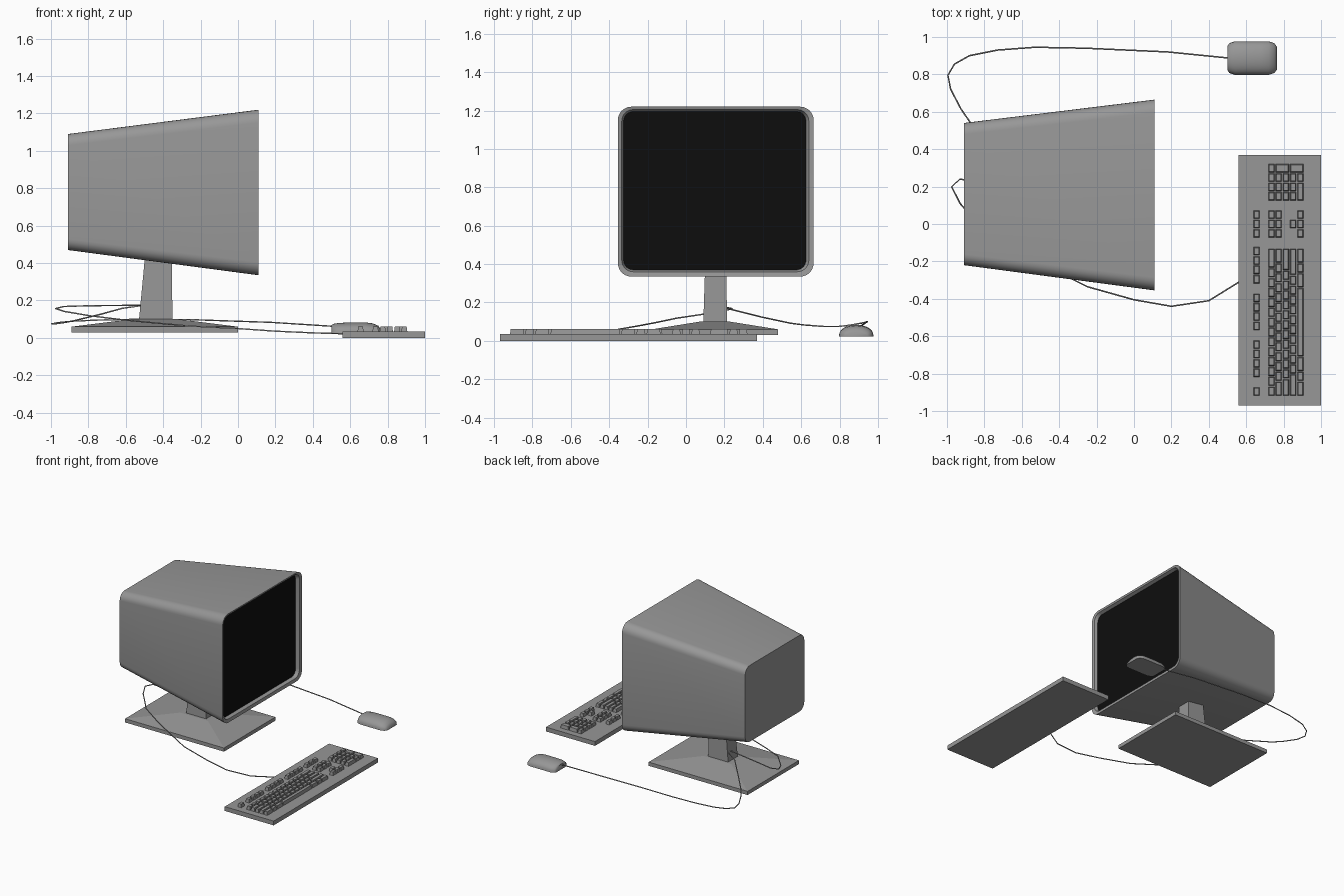
import bpy, bmesh, math
from mathutils import Vector

if "Cube" in bpy.data.objects:
    bpy.data.objects.remove(bpy.data.objects["Cube"])


def material(name, c):
    m = bpy.data.materials.new(name)
    m.diffuse_color = (*c, 1)
    m.use_nodes = True
    m.node_tree.nodes["Principled BSDF"].inputs["Base Color"].default_value = m.diffuse_color
    return m


GREY = material("case grey", (0.31, 0.31, 0.31))
BLACK = material("screen black", (0.004, 0.004, 0.004))


def finish(bm, name, mat, smooth=None):
    bmesh.ops.recalc_face_normals(bm, faces=bm.faces)
    me = bpy.data.meshes.new(name)
    bm.to_mesh(me)
    bm.free()
    ob = bpy.data.objects.new(name, me)
    bpy.context.collection.objects.link(ob)
    me.materials.append(mat)
    if smooth:
        bpy.ops.object.select_all(action='DESELECT')
        ob.select_set(True)
        bpy.context.view_layer.objects.active = ob
        bpy.ops.object.shade_smooth_by_angle(angle=math.radians(smooth))
    return ob


def loft(bm, rings, cap_start=True, cap_end=True):
    vs = [[bm.verts.new(p) for p in r] for r in rings]
    n = len(vs[0])
    for a, b in zip(vs, vs[1:]):
        for i in range(n):
            bm.faces.new((a[i], a[(i + 1) % n], b[(i + 1) % n], b[i]))
    if cap_start:
        bm.faces.new(vs[0])
    if cap_end:
        bm.faces.new(vs[-1])


def rect(x0, x1, y0, y1, z):
    return [(x0, y0, z), (x1, y0, z), (x1, y1, z), (x0, y1, z)]


def rounded(x, y0, y1, z0, z1, r, seg=6):
    """Rounded rectangle standing in the y-z plane."""
    pts = []
    for k, (cy, cz) in enumerate([(y1 - r, z1 - r), (y0 + r, z1 - r), (y0 + r, z0 + r), (y1 - r, z0 + r)]):
        for i in range(seg + 1):
            a = math.pi / 2 * (k + i / seg)
            pts.append((x, cy + r * math.cos(a), cz + r * math.sin(a)))
    return pts


# Monitor casing: tapered shell with a recessed bezel
bm = bmesh.new()
loft(bm, [rounded(-0.91, -0.22, 0.54, 0.47, 1.09, 0.06),
          rounded(0.11, -0.355, 0.665, 0.335, 1.22, 0.07),
          rounded(0.105, -0.335, 0.64, 0.36, 1.205, 0.06),
          rounded(0.08, -0.325, 0.625, 0.37, 1.195, 0.05)], cap_end=False)
finish(bm, "monitor_case", GREY, 40)

# Screen
bm = bmesh.new()
bm.faces.new([bm.verts.new(p) for p in rounded(0.08, -0.325, 0.625, 0.37, 1.195, 0.05)])
finish(bm, "screen", BLACK)

# Stand: neck and sloped foot
bm = bmesh.new()
loft(bm, [rect(-0.53, -0.35, 0.09, 0.215, 0.09), rect(-0.495, -0.355, 0.102, 0.207, 0.46)])
finish(bm, "stand_neck", GREY)
bm = bmesh.new()
loft(bm, [rect(-0.89, 0.0, -0.18, 0.48, 0.03), rect(-0.89, 0.0, -0.18, 0.48, 0.06),
          rect(-0.57, -0.32, 0.07, 0.23, 0.1)])
finish(bm, "stand_foot", GREY)

# Keyboard body
bm = bmesh.new()
loft(bm, [rect(0.56, 1.0, -0.97, 0.37, 0.0), rect(0.56, 1.0, -0.97, 0.37, 0.035)])
finish(bm, "keyboard_body", GREY)

# Keys
PITCH_X, UNIT = 0.0385, 0.0527
bm = bmesh.new()


def key(x0, x1, y0, y1):
    g, t = 0.003, 0.007
    loft(bm, [rect(x0 + g, x1 - g, y0 + g, y1 - g, 0.034),
              rect(x0 + t, x1 - t, y0 + t, y1 - t, 0.062)], cap_start=False)


def key_row(x, y, widths, unit):
    for w in widths:
        key(x, x + PITCH_X, y, y + w * unit)
        y += w * unit


X0 = 0.716
# function row
for y, n in [(-0.92, 1), (-0.82, 4), (-0.57, 4), (-0.32, 4), (-0.075, 3)]:
    key_row(0.636, y, [1] * n, 0.05)
# main block
rows = [[1] * 13 + [2], [1.5] + [1] * 12 + [1.5], [1.75] + [1] * 11 + [2.25],
        [2.25] + [1] * 10 + [2.75], [1.5, 1, 1.5, 7, 1.5, 1, 1.5]]
for i, r in enumerate(rows):
    key_row(X0 + i * PITCH_X, -0.92, r, UNIT)
# navigation and arrow keys
for i, (y, n) in {0: (-0.075, 3), 1: (-0.075, 3), 3: (-0.025, 1), 4: (-0.075, 3)}.items():
    key_row(X0 + i * PITCH_X, y, [1] * n, 0.05)
# number pad, with two tall keys on its right
for i, r in enumerate([[1] * 4, [1] * 3, [1] * 3, [1] * 3, [2, 1]]):
    key_row(X0 + i * PITCH_X, 0.123, r, 0.05)
for i in (1, 3):
    key(X0 + i * PITCH_X, X0 + (i + 2) * PITCH_X, 0.273, 0.323)
finish(bm, "keys", GREY)

# Mouse: dome sections along x (position, half width, height)
bm = bmesh.new()
rings = []
for x, w, h in [(0.5, 0.065, 0.045), (0.51, 0.08, 0.052), (0.54, 0.09, 0.057), (0.6, 0.09, 0.06),
                (0.68, 0.09, 0.06), (0.72, 0.09, 0.055), (0.75, 0.08, 0.042), (0.765, 0.06, 0.02)]:
    rings.append([(x, 0.887 + w * math.cos(a), 0.023 + h * math.sin(a) ** 0.8)
                  for a in [max(0, math.pi * i / 14 - 1e-9) for i in range(15)]])
loft(bm, rings)
finish(bm, "mouse", GREY, 50)


# Cables: thin six-sided tubes
def cable(name, pts, r=0.004):
    bm = bmesh.new()
    P = [Vector(p) for p in pts]
    rings = []
    for i, p in enumerate(P):
        d = (P[min(i + 1, len(P) - 1)] - P[max(i - 1, 0)]).normalized()
        u = d.cross(Vector((0, 0, 1))).normalized()
        v = u.cross(d)
        rings.append([p + r * (u * math.cos(a) + v * math.sin(a))
                      for a in [math.tau * k / 6 for k in range(6)]])
    loft(bm, rings)
    finish(bm, name, GREY, 60)


cable("mouse_cable", [(0.51, 0.887, 0.062), (0.18, 0.92, 0.083), (-0.26, 0.94, 0.098), (-0.53, 0.945, 0.1),
                      (-0.73, 0.93, 0.096), (-0.88, 0.9, 0.09), (-0.96, 0.855, 0.082), (-0.995, 0.795, 0.075),
                      (-0.98, 0.72, 0.075), (-0.925, 0.615, 0.083), (-0.877, 0.545, 0.092),
                      (-0.74, 0.39, 0.125), (-0.62, 0.26, 0.158), (-0.5, 0.19, 0.175)])
cable("keyboard_cable", [(0.57, -0.305, 0.022), (0.4, -0.41, 0.027), (0.2, -0.44, 0.036), (0, -0.405, 0.05),
                         (-0.25, -0.335, 0.063), (-0.42, -0.25, 0.078), (-0.6, -0.16, 0.095),
                         (-0.79, -0.05, 0.118), (-0.93, 0.11, 0.142), (-0.975, 0.2, 0.157),
                         (-0.93, 0.24, 0.168), (-0.8, 0.22, 0.172), (-0.5, 0.17, 0.175)])
